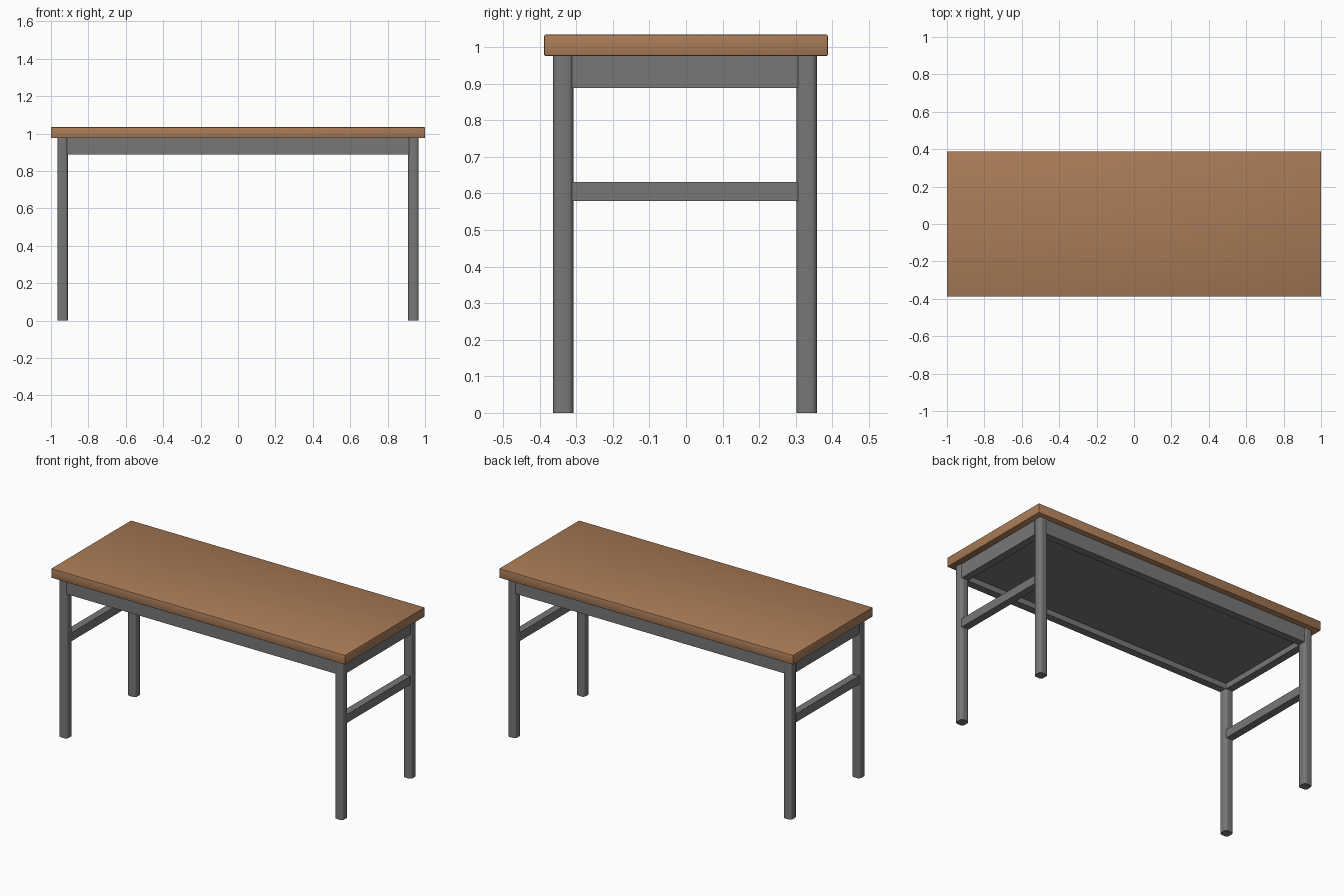
import bpy, bmesh

if "Cube" in bpy.data.objects:
    bpy.data.objects.remove(bpy.data.objects["Cube"])


def material(name, rgb):
    m = bpy.data.materials.new(name)
    m.diffuse_color = (*rgb, 1)
    m.use_nodes = True
    m.node_tree.nodes["Principled BSDF"].inputs["Base Color"].default_value = m.diffuse_color
    return m


WOOD = material("brown wood", (0.40, 0.20, 0.095))
METAL = material("grey metal", (0.185, 0.185, 0.185))
YC = -0.003  # the frame sits a touch forward of the top's centre


def box(name, x, y, z, mat, bevel=0.0, segments=1, vertical_only=False):
    """Box from (min, max) ranges, with optional rounded edges."""
    bm = bmesh.new()
    bmesh.ops.create_cube(bm, size=1)
    for v in bm.verts:
        v.co = [lo + (c + 0.5) * (hi - lo) for c, (lo, hi) in zip(v.co, (x, y, z))]
    if bevel:
        edges = [e for e in bm.edges if not vertical_only
                 or abs(e.verts[0].co.z - e.verts[1].co.z) > 0.1]
        bmesh.ops.bevel(bm, geom=edges, offset=bevel, segments=segments,
                        profile=0.5, affect='EDGES')
    mesh = bpy.data.meshes.new(name)
    bm.to_mesh(mesh)
    bm.free()
    mesh.materials.append(mat)
    ob = bpy.data.objects.new(name, mesh)
    bpy.context.collection.objects.link(ob)
    if segments > 1:
        bpy.ops.object.select_all(action='DESELECT')
        ob.select_set(True)
        bpy.context.view_layer.objects.active = ob
        bpy.ops.object.shade_smooth_by_angle()
    return ob


def around(c, half):
    return (c - half, c + half)


LX, LY, LH = 0.938, 0.333, 0.028   # leg centres and half width
RH = 0.023                         # rail half thickness
UNDER = 0.976                      # underside of the top

# Table top
box("table_top", (-1, 1), (-0.388, 0.388), (UNDER, 1.034), WOOD, 0.004, 2)

# Underside panel, recessed within the rails
box("under_panel", around(0, LX), around(YC, LY), (0.922, UNDER), METAL)

for sx, side in ((-1, "left"), (1, "right")):
    # Rounded square legs
    for sy, end in ((-1, "front"), (1, "back")):
        box(f"{end}_{side}_leg", around(sx * LX, LH), around(YC + sy * LY, LH),
            (0, UNDER), METAL, 0.016, 5, True)
    # Side rail and stretcher
    box(f"{side}_rail", around(sx * LX, RH), around(YC, 0.309), (0.888, UNDER), METAL)
    box(f"{side}_stretcher", around(sx * LX, RH), around(YC, 0.309), (0.58, 0.632), METAL)

# Long rails at front and back
for sy, end in ((-1, "front"), (1, "back")):
    box(f"{end}_rail", around(0, 0.914), around(YC + sy * LY, RH), (0.888, UNDER), METAL)
